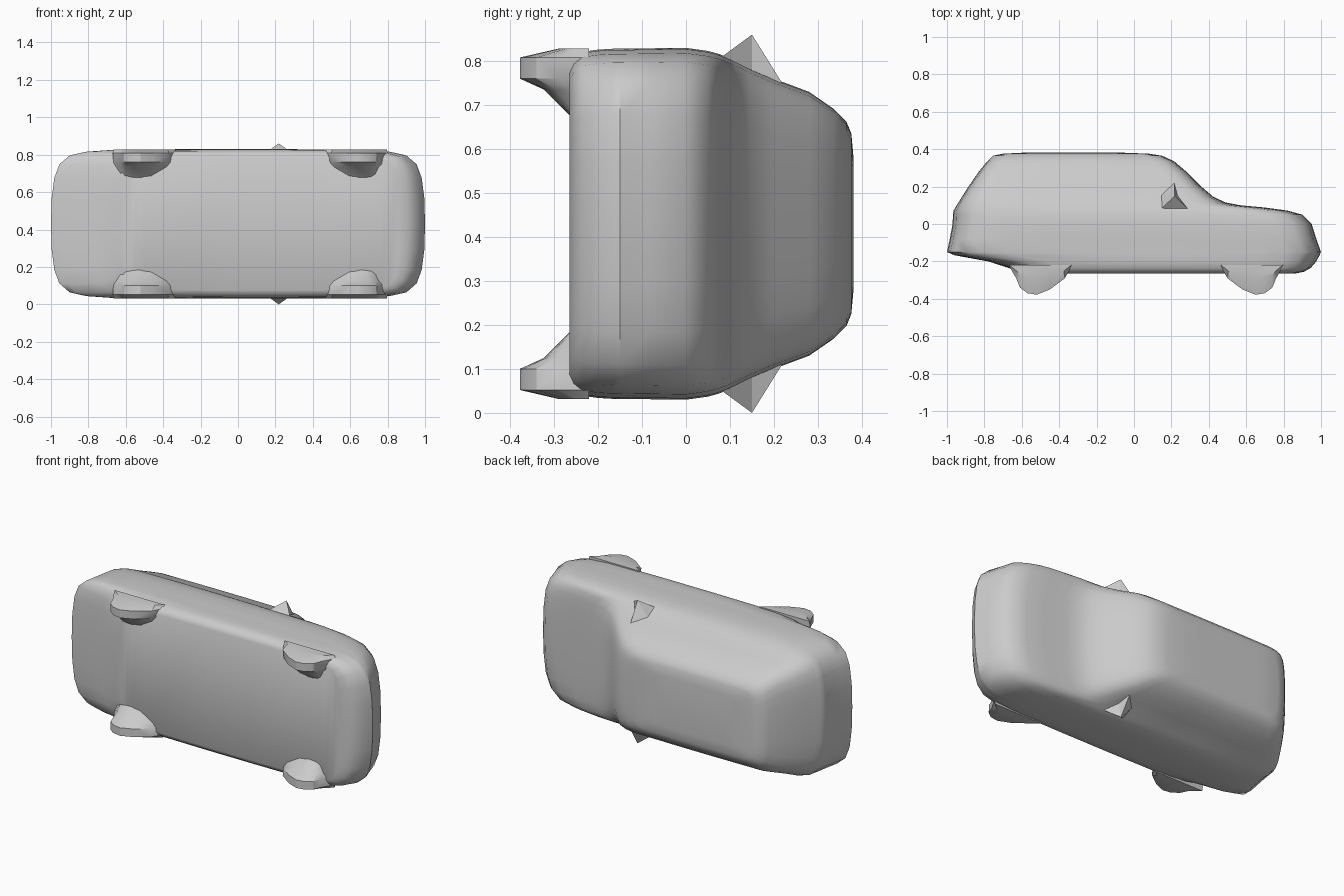
import bpy, bmesh, math
from mathutils import Vector

if "Cube" in bpy.data.objects:
    bpy.data.objects.remove(bpy.data.objects["Cube"])

MID = 0.43  # centre plane; the car lies on its side, roof towards +y

paint = bpy.data.materials.new("plain grey")
paint.diffuse_color = (0.6, 0.6, 0.6, 1)
paint.use_nodes = True
paint.node_tree.nodes["Principled BSDF"].inputs["Base Color"].default_value = paint.diffuse_color


def finish(name, bm, angle):
    bmesh.ops.recalc_face_normals(bm, faces=bm.faces[:])
    mesh = bpy.data.meshes.new(name)
    bm.to_mesh(mesh)
    bm.free()
    mesh.materials.append(paint)
    obj = bpy.data.objects.new(name, mesh)
    bpy.context.collection.objects.link(obj)
    bpy.ops.object.select_all(action='DESELECT')
    obj.select_set(True)
    bpy.context.view_layer.objects.active = obj
    bpy.ops.object.shade_smooth_by_angle(angle=math.radians(angle))
    return obj


def bridge(bm, a, b):
    n = len(a)
    for i in range(n):
        j = (i + 1) % n
        bm.faces.new((a[i], a[j], b[j], b[i]))


# Body shell: outlines stacked from floor to roof
# height, rear end, front end, half width, corner size
LEVELS = [
    (-0.265, -0.60, 0.86, 0.355, 0.5),
    (-0.255, -0.63, 0.91, 0.375, 0.7),
    (-0.235, -0.67, 0.945, 0.391, 0.8),
    (-0.200, -0.78, 0.975, 0.396, 1.0),
    (-0.167, -0.96, 0.992, 0.398, 1.0),
    (-0.150, -1.00, 1.000, 0.398, 1.0),
    (-0.080, -0.985, 0.975, 0.399, 1.0),
    (0.000, -0.970, 0.950, 0.400, 1.0),
    (0.050, -0.968, 0.900, 0.393, 1.0),
    (0.072, -0.965, 0.820, 0.387, 0.9),
    (0.088, -0.955, 0.700, 0.381, 0.8),
    (0.100, -0.948, 0.570, 0.376, 0.7),
    (0.115, -0.938, 0.490, 0.369, 0.6),
    (0.145, -0.920, 0.425, 0.354, 0.5),
    (0.200, -0.885, 0.360, 0.330, 0.45),
    (0.280, -0.830, 0.280, 0.300, 0.4),
    (0.335, -0.785, 0.215, 0.262, 0.35),
    (0.365, -0.755, 0.150, 0.232, 0.3),
    (0.376, -0.700, 0.080, 0.205, 0.3),
    (0.381, -0.600, -0.050, 0.150, 0.3),
]
# end rounding: inset from the end, fraction of half width
CORNER = [(0, 0), (0.004, 0.35), (0.018, 0.62), (0.045, 0.8),
          (0.10, 0.92), (0.19, 0.97), (0.32, 0.993)]

bm = bmesh.new()
rings = []
for y, rear, front, half, size in LEVELS:
    side = [(front - d * size, f * half) for d, f in CORNER]
    side += [(rear + (front - rear) * t, half) for t in (0.6, 0.5, 0.4)]
    side += [(rear + d * size, f * half) for d, f in reversed(CORNER)]
    loop = side + [(x, -w) for x, w in side[-2:0:-1]]
    rings.append([bm.verts.new((x, y, MID + w)) for x, w in loop])
for low, high in zip(rings, rings[1:]):
    bridge(bm, low, high)
# flat floor and roof, closed in strips across the width
for ring in (rings[0], rings[-1]):
    n = len(ring)
    h = n // 2
    bm.faces.new((ring[0], ring[1], ring[-1]))
    for i in range(1, h - 1):
        bm.faces.new((ring[i], ring[i + 1], ring[n - i - 1], ring[n - i]))
    bm.faces.new((ring[h - 1], ring[h], ring[h + 1]))
finish("body_shell", bm, 38)

# Wheel bulges: lengthwise offset and height, shallow towards the car middle
WHEEL = [(-0.20, -0.22), (-0.16, -0.29), (-0.08, -0.35), (-0.01, -0.378),
         (0.04, -0.37), (0.08, -0.34), (0.10, -0.29), (0.14, -0.22)]
# distance from the centre plane, depth scale, length scale
LAYERS = [(0.398, 0.45, 0.97), (0.378, 1.0, 1.0), (0.33, 1.0, 0.97),
          (0.305, 0.65, 0.92), (0.23, 0.18, 0.75)]
for label, cx, flip in (("rear", -0.53, -1), ("front", 0.66, 1)):
    for side_name, side in (("left", 1), ("right", -1)):
        bm = bmesh.new()
        loops = []
        for off, depth, length in LAYERS:
            loops.append([bm.verts.new((cx + flip * dx * length,
                                        -0.22 + (y + 0.22) * depth,
                                        MID + side * off)) for dx, y in WHEEL])
        for a, b in zip(loops, loops[1:]):
            bridge(bm, a, b)
        bm.faces.new(loops[0])
        bm.faces.new(loops[-1])
        finish(f"{label}_{side_name}_wheel", bm, 30)

# Door mirrors: pointed wedges on both sides
BASE = [(0.14, 0.075, 0.375), (0.14, 0.155, 0.34), (0.215, 0.225, 0.31),
        (0.235, 0.15, 0.34), (0.295, 0.075, 0.375)]
for side_name, side in (("left", 1), ("right", -1)):
    bm = bmesh.new()
    base = [bm.verts.new((x, y, MID + side * w)) for x, y, w in BASE]
    tip = bm.verts.new((0.218, 0.15, MID + side * 0.43))
    for i in range(len(base)):
        bm.faces.new((base[i], base[(i + 1) % len(base)], tip))
    bm.faces.new(base)
    finish(f"{side_name}_mirror", bm, 20)
